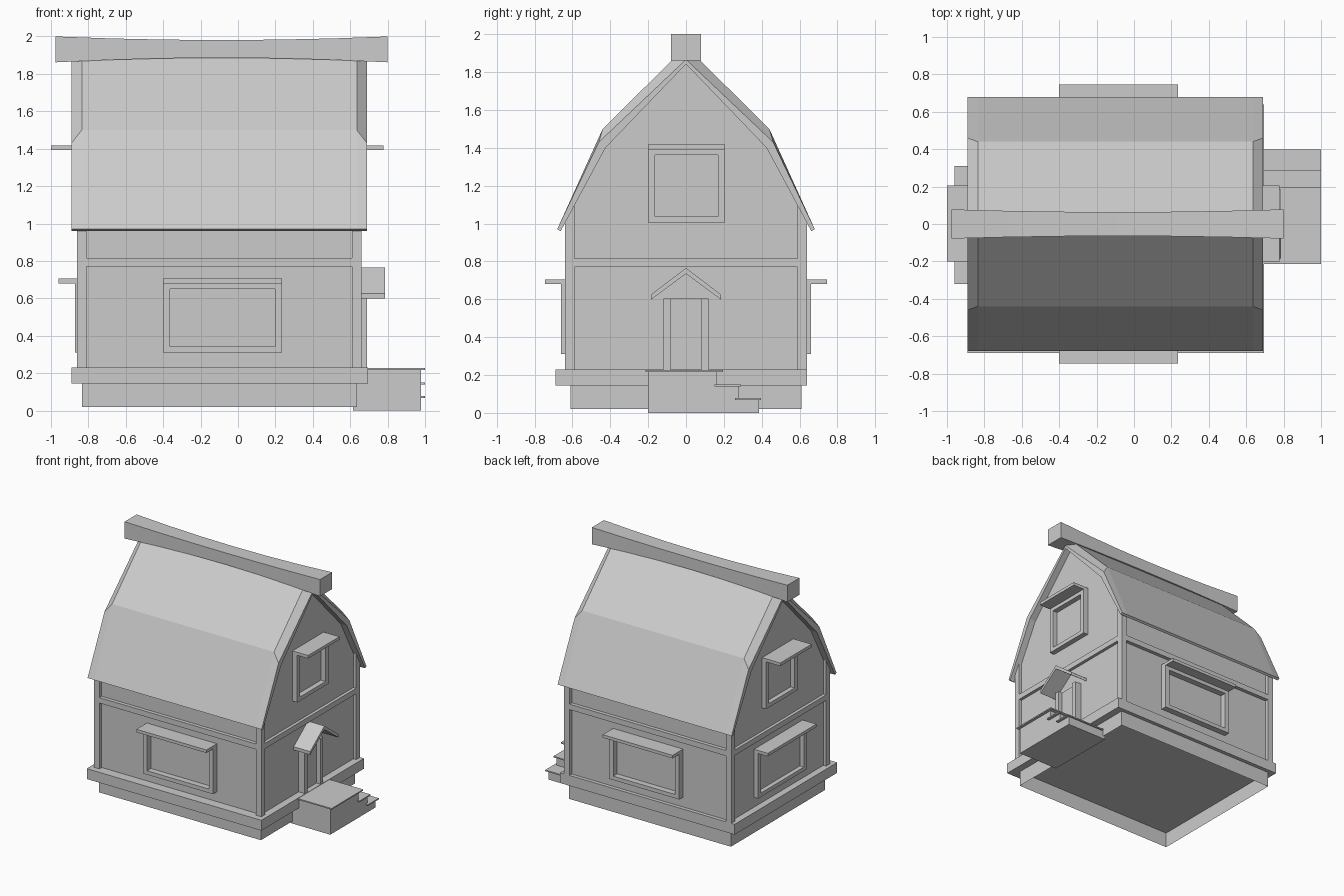
import bpy, bmesh

if "Cube" in bpy.data.objects:
    bpy.data.objects.remove(bpy.data.objects["Cube"])

X0, X1, YW = -0.835, 0.635, 0.61     # wall planes


def make(name, verts, faces):
    me = bpy.data.meshes.new(name)
    me.from_pydata(verts, [], faces)
    bm = bmesh.new()
    bm.from_mesh(me)
    bmesh.ops.recalc_face_normals(bm, faces=bm.faces)
    bm.to_mesh(me)
    bm.free()
    ob = bpy.data.objects.new(name, me)
    bpy.context.collection.objects.link(ob)
    return ob


def loft(name, sections, caps=True):
    """Join closed cross-sections that have equal point counts."""
    n = len(sections[0])
    verts = [p for s in sections for p in s]
    faces = [(k * n + i, k * n + (i + 1) % n, (k + 1) * n + (i + 1) % n, (k + 1) * n + i)
             for k in range(len(sections) - 1) for i in range(n)]
    if caps:
        faces += [tuple(range(n)), tuple(range((len(sections) - 1) * n, len(sections) * n))]
    return make(name, verts, faces)


def extrude_x(name, profile, xa, xb):
    return loft(name, [[(x, y, z) for y, z in profile] for x in (xa, xb)])


def box(name, x, y, z):
    return extrude_x(name, [(y[0], z[0]), (y[1], z[0]), (y[1], z[1]), (y[0], z[1])], *x)


def mirrored(half):
    """Mirror a half profile (right side, ending on y = 0) across y = 0."""
    return half + [(-y, z) for y, z in reversed(half) if y > 0]


# Foundation skirt, open underneath, and the timber sill above it
loft("foundation", [[(X0, -YW, z), (X1, -YW, z), (X1, YW, z), (X0, YW, z)]
                    for z in (0.02, 0.15)], caps=False)
box("sill", (-0.89, 0.695), (-0.69, 0.64), (0.145, 0.23))

# Gabled wall body
extrude_x("walls", mirrored([(YW, 0.2), (YW, 1.06), (0.425, 1.40), (0, 1.845)]), X0, X1)

# Corner posts with tops cut to the roof slope
for s, side in ((-1, "front"), (1, "back")):
    prof = [(s * y, z) for y, z in ((0.59, 0.2), (0.64, 0.2), (0.64, 1.01), (0.59, 1.095))]
    extrude_x("corner_post_left_" + side, prof, -0.86, -0.81)
    extrude_x("corner_post_right_" + side, prof, 0.61, 0.66)

# Horizontal beams around the house
for s, side in ((-1, "front"), (1, "back")):
    box("beam_" + side, (-0.81, 0.61), sorted((s * 0.59, s * 0.64)), (0.77, 0.815))
box("beam_left", (-0.86, -0.81), (-0.59, 0.59), (0.77, 0.815))
box("beam_right", (0.61, 0.66), (-0.59, 0.59), (0.77, 0.815))


# Gambrel roof, bent down at both ends
def roof_section(x, kink, apex):
    outer = mirrored([(0.68, 0.97), kink, (0, apex)])
    inner = mirrored([(0.662, 0.96), (0.425, 1.40), (0, 1.842)])
    return [(x, y, z) for y, z in outer + inner[::-1]]


END, MID = ((0.46, 1.43), 1.866), ((0.44, 1.50), 1.935)
loft("roof", [roof_section(-0.89, *END), roof_section(X0, *MID),
              roof_section(X1, *MID), roof_section(0.69, *END)])

# Ridge beam, slimmer toward the middle
sections = []
for i in range(7):
    t = i / 3 - 1
    x, w = -0.0875 + 0.8875 * t, 0.064 + 0.014 * t * t
    top, bot = 1.981 + 0.019 * t * t, 1.886 - 0.024 * t * t
    sections.append([(x, -w, bot), (x, w, bot), (x, w, top), (x, -w, top)])
loft("ridge_beam", sections)


# Windows: u runs along the wall, d is the distance out from the house axis
def window(name, axis, sign, u, z, wall, face, hood):
    def part(label, pu, pz, depth):
        d = sorted((sign * wall, sign * depth))
        if axis == "y":
            box(name + label, pu, d, pz)
        else:
            box(name + label, [v - 0.1 for v in d], pu, pz)
    f, t = 0.037, 0.025
    part("_hood", u, (z[1] - t, z[1]), hood)
    part("_bottom_rail", u, (z[0], z[0] + f - 0.005), face)
    part("_top_rail", u, (z[1] - t - 0.03, z[1] - t), face)
    jz = (z[0] + f - 0.005, z[1] - t - 0.03)
    part("_jamb_a", (u[0], u[0] + f), jz, face)
    part("_jamb_b", (u[1] - f, u[1]), jz, face)


for s, side in ((-1, "front"), (1, "back")):
    window(side + "_window", "y", s, (-0.40, 0.235), (0.31, 0.705), 0.60, 0.66, 0.745)
window("left_window", "x", -1, (-0.32, 0.31), (0.31, 0.705), 0.72, 0.772, 0.86)
window("left_gable_window", "x", -1, (-0.20, 0.205), (1.005, 1.417), 0.72, 0.772, 0.90)
window("right_gable_window", "x", 1, (-0.20, 0.205), (1.005, 1.417), 0.72, 0.778, 0.877)

# Door with jambs and a small pitched canopy
box("door", (0.62, 0.655), (-0.082, 0.082), (0.22, 0.605))
for s, side in ((-1, "front"), (1, "back")):
    box("door_jamb_" + side, (0.62, 0.69), sorted((s * 0.082, s * 0.12)), (0.22, 0.605))
canopy = mirrored([(0.185, 0.625), (0, 0.765)]) + mirrored([(0.185, 0.598), (0, 0.735)])[::-1]
extrude_x("door_canopy", canopy, 0.63, 0.785)

# Porch block with two steps down toward the back, and overhanging treads
extrude_x("porch", [(-0.20, 0), (0.385, 0), (0.385, 0.07), (0.28, 0.07), (0.28, 0.14),
                    (0.165, 0.14), (0.165, 0.217), (-0.20, 0.217)], 0.615, 0.978)
for name, y, z in (("porch_deck", (-0.215, 0.195), 0.217), ("upper_tread", (0.15, 0.29), 0.14),
                   ("lower_tread", (0.26, 0.397), 0.068)):
    box(name, (0.64, 1.0), y, (z, z + 0.01))
